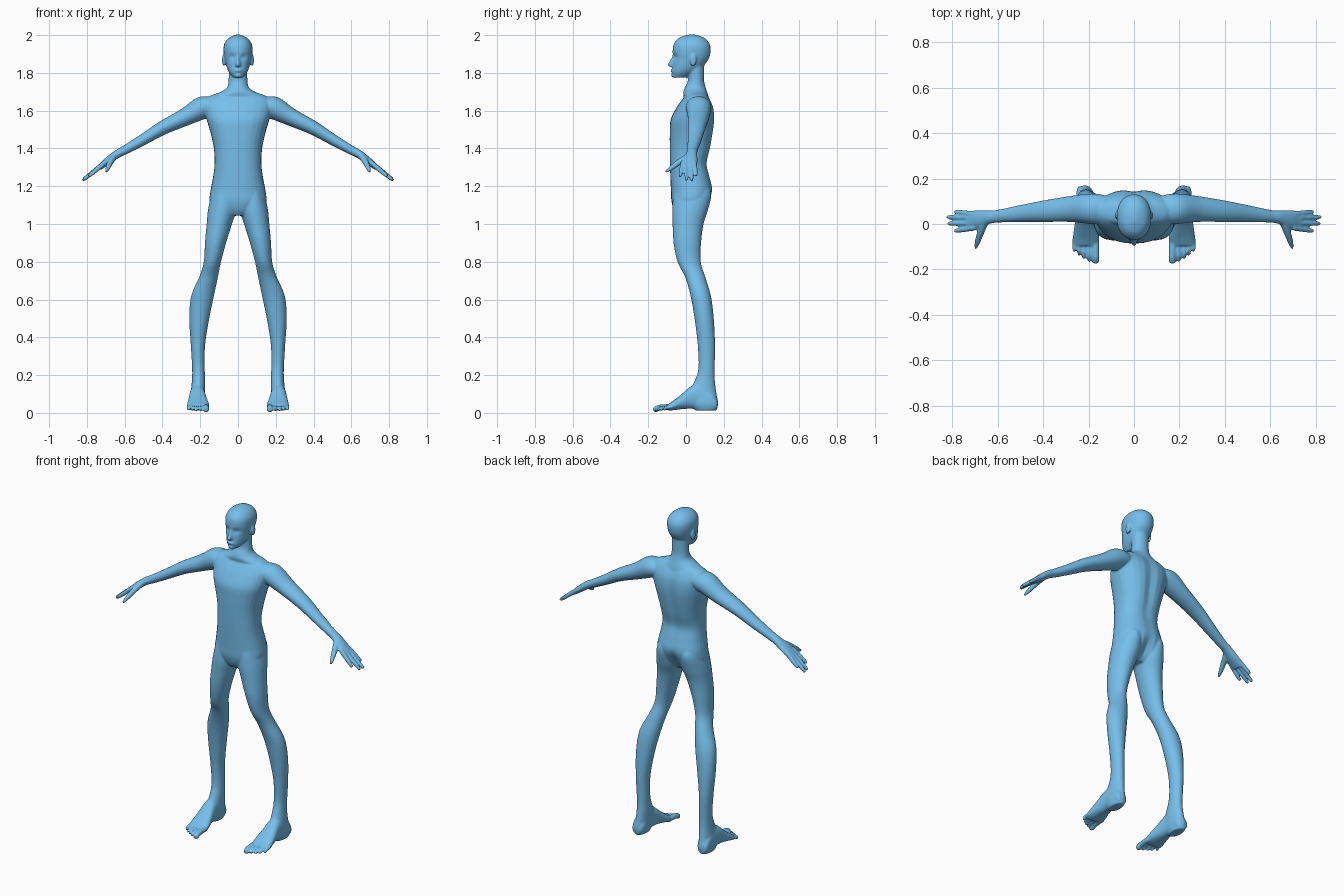
import bpy, bmesh, math
from mathutils import Vector, Matrix

bm = bmesh.new()
SEG = 28


def loft(rings, sub=4):
    """Skin closed rings of points, smoothed lengthwise with a Catmull-Rom curve."""
    fine = []
    n = len(rings)
    for i in range(n - 1):
        a, b, c, d = (rings[max(i - 1, 0)], rings[i], rings[i + 1], rings[min(i + 2, n - 1)])
        for k in range(sub):
            t = k / sub
            fine.append([0.5 * (2 * q + (r - p) * t + (2 * p - 5 * q + 4 * r - s) * t * t
                                + (3 * q - p - 3 * r + s) * t ** 3)
                         for p, q, r, s in zip(a, b, c, d)])
    fine.append(rings[-1])
    vs = [[bm.verts.new(p) for p in ring] for ring in fine]
    for lo, hi in zip(vs, vs[1:]):
        for j in range(SEG):
            k = (j + 1) % SEG
            bm.faces.new((lo[j], lo[k], hi[k], hi[j]))
    bm.faces.new(vs[0][::-1])
    bm.faces.new(vs[-1])
    return [v for ring in vs for v in ring]


def ring(c, u, v, p=2.0):
    """Superellipse around c with half axes u and v."""
    pts = []
    for j in range(SEG):
        a = 2 * math.pi * j / SEG
        ca, sa = math.cos(a), math.sin(a)
        pts.append(c + u * math.copysign(abs(ca) ** (2 / p), ca)
                   + v * math.copysign(abs(sa) ** (2 / p), sa))
    return pts


def level(z, x0, x1, y0, y1, p=2.0):
    return ring(Vector(((x0 + x1) / 2, (y0 + y1) / 2, z)),
                Vector(((x1 - x0) / 2, 0, 0)), Vector((0, (y1 - y0) / 2, 0)), p)


def limb(path):
    """Tube along (x, y, z, radius across y, radius across thickness)."""
    pts = [Vector(q[:3]) for q in path]
    rings = []
    for i, q in enumerate(path):
        t = (pts[min(i + 1, len(pts) - 1)] - pts[max(i - 1, 0)]).normalized()
        u = Vector((0, 1, 0)) if abs(t.y) < 0.9 else Vector((1, 0, 0))
        u = (u - t * t.dot(u)).normalized()
        rings.append(ring(pts[i], u * q[3], t.cross(u) * q[4]))
    return loft(rings)


def ball(c, size):
    bmesh.ops.create_uvsphere(bm, u_segments=16, v_segments=10, radius=1,
                              matrix=Matrix.Translation(c) @ Matrix.Diagonal((*size, 1)))


def dent(verts, c, radii, push):
    """Soft local push of a surface."""
    for v in verts:
        d = sum(((v.co[i] - c[i]) / radii[i]) ** 2 for i in range(3))
        v.co += Vector(push) * math.exp(-d)


# Trunk
trunk = loft([level(z, -w, w, f, b, 2.3) for z, w, f, b in (
    (1.045, .05, -.045, .06), (1.075, .10, -.064, .09), (1.12, .148, -.077, .122),
    (1.18, .145, -.08, .141), (1.25, .132, -.083, .127), (1.32, .124, -.085, .113),
    (1.40, .128, -.086, .132), (1.48, .145, -.086, .146), (1.55, .165, -.082, .153),
    (1.61, .178, -.054, .148), (1.65, .178, -.027, .133), (1.68, .145, -.003, .115),
    (1.70, .08, .02, .10))])
dent(trunk, (0, .14, 1.48), (.03, .08, .2), (0, -.014, 0))
dent(trunk, (0, .13, 1.10), (.018, .08, .06), (0, -.02, 0))

# Neck flowing into the shoulders
loft([level(z, -w, w, f, b) for z, w, f, b in (
    (1.64, .19, .0, .125), (1.672, .155, -.01, .12), (1.695, .10, -.015, .113),
    (1.72, .06, -.008, .105), (1.76, .05, .01, .096), (1.84, .05, .005, .097))])

# Head with eye sockets
head = loft([level(z, -w, w, f, b, 2.15) for z, w, f, b in (
    (1.775, .026, -.066, .0), (1.80, .046, -.074, .045), (1.83, .06, -.072, .085),
    (1.87, .069, -.07, .118), (1.91, .076, -.071, .130), (1.95, .074, -.066, .127),
    (1.98, .055, -.044, .104), (1.996, .028, -.012, .072), (2.003, .008, .015, .045))])
for s in (1, -1):
    dent(head, (.03 * s, -.065, 1.885), (.018, .04, .014), (0, .012, 0))

# Nose, lips, chin and ears
loft([level(z, -w, w, f, -.045) for z, w, f in (
    (1.90, .007, -.068), (1.87, .010, -.082), (1.845, .014, -.097), (1.832, .012, -.088))])
ball((0, -.072, 1.812), (.022, .010, .009))
ball((0, -.066, 1.787), (.02, .013, .012))
for s in (1, -1):
    ball((.075 * s, .038, 1.868), (.010, .018, .033))

for s in (1, -1):
    # Leg
    loft([level(z, s * i, s * o, f, b) for z, i, o, f, b in (
        (1.24, .04, .11, -.04, .09), (1.17, .018, .138, -.064, .134),
        (1.08, .008, .158, -.073, .118),
        (1.0, .032, .166, -.071, .093), (.9, .063, .175, -.066, .08),
        (.8, .09, .181, -.045, .078), (.72, .106, .205, -.005, .102),
        (.62, .127, .248, .024, .132), (.5, .152, .258, .045, .147),
        (.36, .174, .25, .062, .154), (.24, .176, .243, .066, .152),
        (.17, .174, .244, .046, .153), (.10, .174, .252, .01, .162),
        (.05, .178, .258, .02, .171), (.012, .187, .248, .05, .162))])

    # Foot, lofted from heel to ball
    loft([ring(Vector((s * (i + o) / 2, y, (b + t) / 2)), Vector(((o - i) / 2, 0, 0)),
               Vector((0, 0, (t - b) / 2)), 2.3) for y, i, o, b, t in (
        (.165, .195, .245, .02, .07), (.14, .18, .254, .012, .11),
        (.08, .177, .254, .016, .15), (.03, .172, .257, .022, .143),
        (-.02, .162, .264, .02, .102), (-.06, .153, .27, .015, .07),
        (-.095, .156, .27, .012, .046))])

    # Toes
    for x, tip, r in ((.169, -.174, .016), (.198, -.165, .0095), (.2205, -.154, .009),
                      (.242, -.141, .009), (.2625, -.124, .009)):
        limb([(s * x, -.07, .032, r, r), (s * x, (tip - .1) / 2, .028, r, r),
              (s * x, tip + .012, .018, r, r), (s * x, tip, .016, r * .6, r * .6)])

    # Arm and palm
    limb([(s * x, y, z, a, b) for x, y, z, a, b in (
        (.07, .06, 1.62, .04, .03), (.13, .064, 1.624, .062, .048),
        (.19, .067, 1.615, .067, .060), (.28, .066, 1.566, .057, .047),
        (.40, .056, 1.508, .047, .037), (.50, .046, 1.448, .037, .030),
        (.60, .034, 1.391, .028, .024), (.64, .03, 1.37, .030, .022),
        (.69, .02, 1.333, .041, .020), (.735, .014, 1.297, .041, .014))])

    # Fingers
    for y0, x1, y1, z1 in ((.044, .79, .054, 1.256), (.025, .824, .031, 1.23),
                           (.004, .82, .002, 1.232), (-.017, .79, -.031, 1.252)):
        base, tip = Vector((.70, y0, 1.33)), Vector((x1, y1, z1))
        limb([(s * p.x, p.y, p.z, r, r * 1.1) for p, r in (
            (base, .0115), (base.lerp(tip, .5), .0115), (base.lerp(tip, .9), .0095),
            (tip, .006))])

    # Thumb
    limb([(s * x, y, z, r, r) for x, y, z, r in (
        (.655, .015, 1.36, .018), (.675, -.035, 1.328, .016),
        (.69, -.08, 1.295, .012), (.698, -.108, 1.275, .006))])

bmesh.ops.recalc_face_normals(bm, faces=bm.faces)
mesh = bpy.data.meshes.new("body")
bm.to_mesh(mesh)
bm.free()
body = bpy.data.objects.new("body", mesh)
bpy.context.collection.objects.link(body)

# Blue skin
skin = bpy.data.materials.new("blue_skin")
skin.diffuse_color = (0.18, 0.52, 0.83, 1)
mesh.materials.append(skin)

# Fuse all parts into one smooth skin
fuse = body.modifiers.new("fuse", 'REMESH')
fuse.mode = 'VOXEL'
fuse.voxel_size = 0.005
fuse.use_smooth_shade = True
soft = body.modifiers.new("soften", 'SMOOTH')
soft.factor = 0.5
soft.iterations = 6
